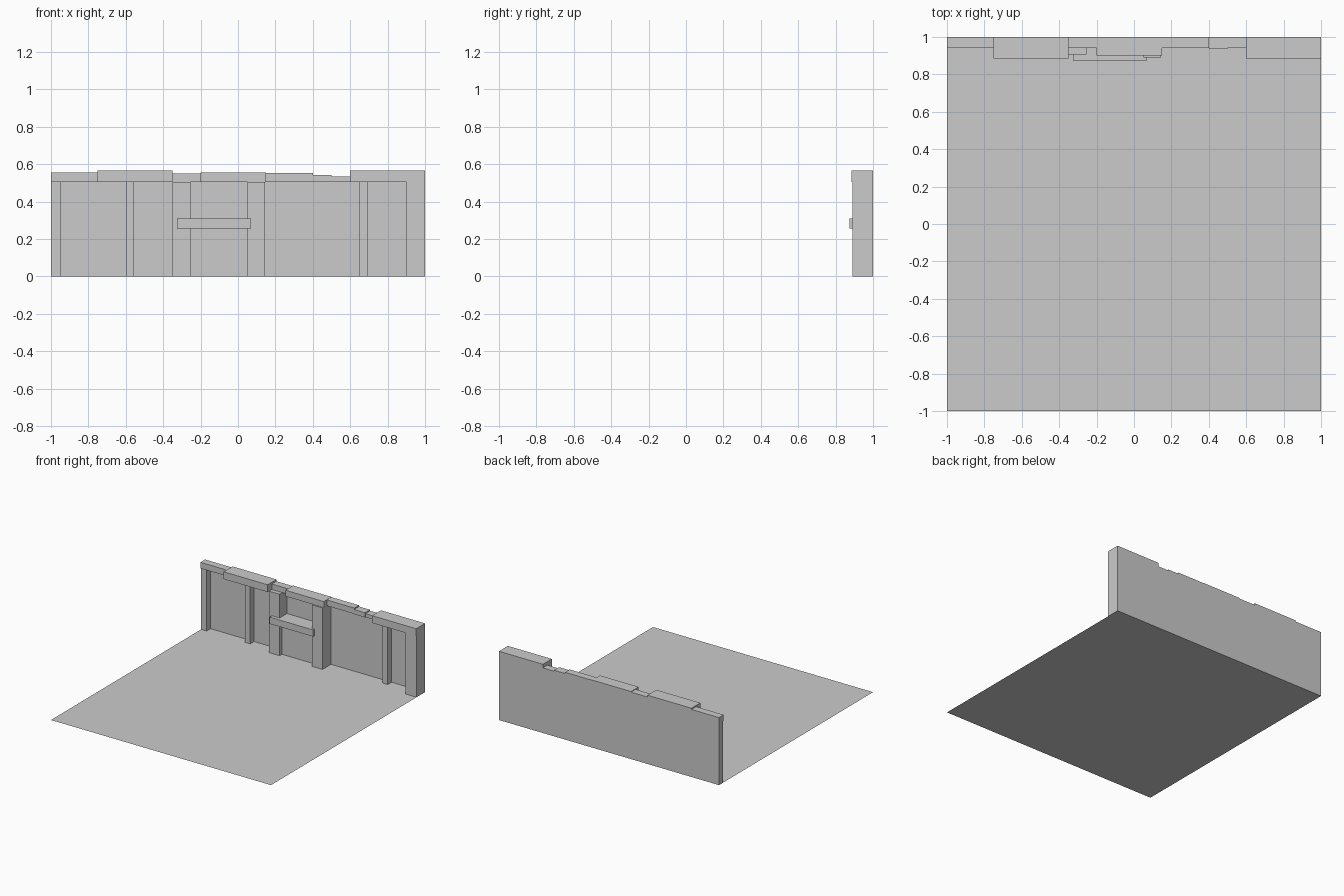
import bpy, bmesh

if "Cube" in bpy.data.objects:
    bpy.data.objects.remove(bpy.data.objects["Cube"])


def box(name, x0, x1, y0, z0, z1, y1=1.0):
    """Axis-aligned block given by its limits."""
    bm = bmesh.new()
    bmesh.ops.create_cube(bm, size=1)
    for v in bm.verts:
        v.co.x = x1 if v.co.x > 0 else x0
        v.co.y = y1 if v.co.y > 0 else y0
        v.co.z = z1 if v.co.z > 0 else z0
    return finish(name, bm)


def sheet(name, corners):
    """Single flat four-sided face."""
    bm = bmesh.new()
    bm.faces.new([bm.verts.new(c) for c in corners])
    return finish(name, bm)


def finish(name, bm):
    mesh = bpy.data.meshes.new(name)
    bm.to_mesh(mesh)
    bm.free()
    ob = bpy.data.objects.new(name, mesh)
    bpy.context.collection.objects.link(ob)
    return ob


# floor and back wall
sheet("floor", [(-1, -1, 0), (1, -1, 0), (1, 1, 0), (-1, 1, 0)])
sheet("wall", [(-1, 1, 0), (1, 1, 0), (1, 1, 0.53), (-1, 1, 0.53)])

# upright posts: x range, front y
for x0, x1, y in [(-1, -0.95, 0.95), (-0.6, -0.555, 0.95),
                  (-0.35, -0.255, 0.905), (0.05, 0.145, 0.89),
                  (0.65, 0.695, 0.95), (0.9, 1, 0.89)]:
    box("post", x0, x1, y, 0, 0.505)

# uneven coping blocks along the top: x range, front y, top z
for x0, x1, y, z in [(-1, -0.75, 0.94, 0.555), (-0.75, -0.35, 0.885, 0.565),
                     (-0.35, -0.2, 0.94, 0.55), (-0.2, 0.15, 0.90, 0.555),
                     (0.15, 0.4, 0.94, 0.553), (0.4, 0.5, 0.935, 0.543),
                     (0.5, 0.6, 0.94, 0.535), (0.6, 1, 0.885, 0.565)]:
    box("coping", x0, x1, y, 0.505, z)

# niche: filled lower panel, with a projecting sill
box("niche_panel", -0.255, 0.05, 0.935, 0, 0.255)
box("sill", -0.325, 0.07, 0.875, 0.255, 0.31)
